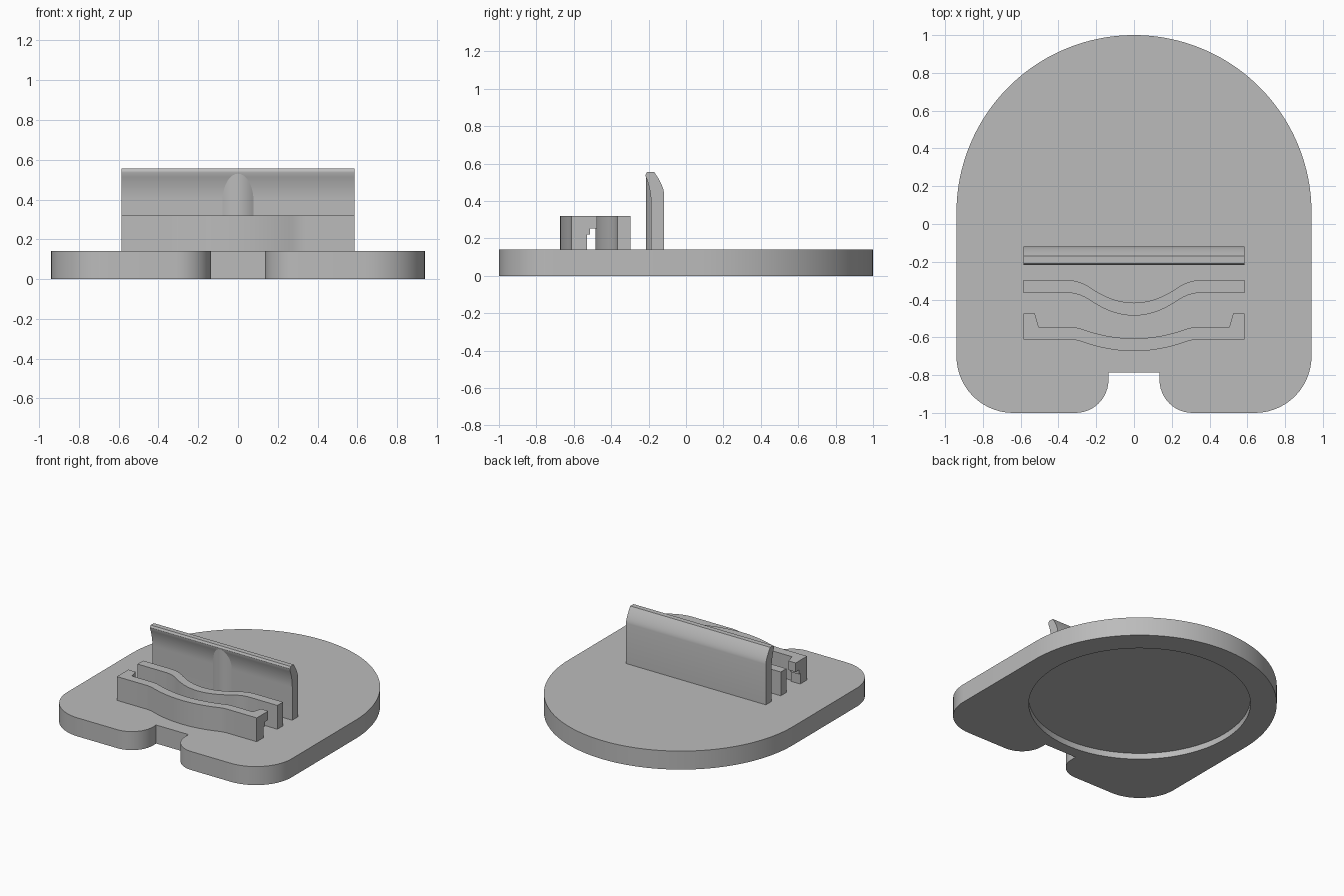
import bpy, bmesh
from math import sin, cos, pi, sqrt

cube = bpy.data.objects.get("Cube")
if cube:
    bpy.data.objects.remove(cube, do_unlink=True)

grey = bpy.data.materials.new("plain_grey")
grey.use_nodes = True
grey.diffuse_color = (0.5, 0.5, 0.5, 1)
grey.node_tree.nodes["Principled BSDF"].inputs["Base Color"].default_value = (0.5, 0.5, 0.5, 1)

BASE_TOP = 0.14
HALF = 0.585      # half length of the upright strips
STRIP_TOP = 0.32


def prism(name, outline, place):
    """Sweep a closed 2D outline between two ends; place(a, b, end) gives the 3D point."""
    bm = bmesh.new()
    ends = [[bm.verts.new(place(a, b, e)) for a, b in outline] for e in (0, 1)]
    for loop in ends:
        bm.faces.new(loop)
    n = len(outline)
    for i in range(n):
        j = (i + 1) % n
        bm.faces.new((ends[0][i], ends[0][j], ends[1][j], ends[1][i]))
    bmesh.ops.recalc_face_normals(bm, faces=bm.faces)
    mesh = bpy.data.meshes.new(name)
    bm.to_mesh(mesh)
    bm.free()
    mesh.materials.append(grey)
    ob = bpy.data.objects.new(name, mesh)
    bpy.context.collection.objects.link(ob)
    return ob


def upright(z0, z1):
    return lambda x, y, e: (x, y, z1 if e else z0)


def activate(ob):
    bpy.ops.object.select_all(action='DESELECT')
    ob.select_set(True)
    bpy.context.view_layer.objects.active = ob


def smooth(ob):
    activate(ob)
    bpy.ops.object.shade_smooth_by_angle(angle=pi / 6)


def arc(cx, cy, r, start, end, steps):
    angles = [(start + (end - start) * i / steps) * pi / 180 for i in range(steps + 1)]
    return [(cx + r * cos(a), cy + r * sin(a)) for a in angles]


# Base: round back, rounded front corners and a front notch
half = arc(0, 0.06, 0.94, 90, 0, 40)
half += arc(0.64, -0.70, 0.30, 0, -90, 14)
half += arc(0.31, -0.825, 0.175, 270, 180, 12)
half += [(0.135, -0.785)]
outline = half + [(-x, y) for x, y in reversed(half[1:])]
base = prism("base", outline, upright(0, BASE_TOP))

# Shallow round recess under the base
cutter = prism("recess_cutter", arc(0, 0.06, 0.76, 0, 357, 119), upright(-0.1, 0.045))
cutter.hide_render = True
cut = base.modifiers.new("recess", 'BOOLEAN')
cut.operation = 'DIFFERENCE'
cut.solver = 'EXACT'
cut.object = cutter
activate(base)
bpy.ops.object.modifier_apply(modifier=cut.name)
bpy.data.objects.remove(cutter, do_unlink=True)
smooth(base)


# Bowed strips
def bow(x, width, blend):
    """Smooth hump: 1 in the middle, 0 beyond the width."""
    t = min(abs(x) / width, 1)
    return 1 - t * t / blend if t < blend else (1 - t) ** 2 / (1 - blend)


def strip(name, back, front, dip, width, blend):
    steps = 32
    xs = [-HALF] + [width * (2 * i / steps - 1) for i in range(steps + 1)] + [HALF]
    edge = [(x, back - dip * bow(x, width, blend)) for x in xs]
    edge += [(x, front - dip * bow(x, width, blend)) for x in reversed(xs)]
    smooth(prism(name, edge, upright(BASE_TOP, STRIP_TOP)))


strip("middle_strip", -0.297, -0.365, 0.12, 0.35, 0.65)
strip("front_strip", -0.545, -0.612, 0.061, 0.34, 0.8)

# Stepped hooks at the ends of the front strip
hook = [(-0.545, BASE_TOP), (-0.53, BASE_TOP), (-0.53, 0.22), (-0.513, 0.22),
        (-0.513, 0.252), (-0.475, 0.252), (-0.475, STRIP_TOP), (-0.545, STRIP_TOP)]
for side, name in ((1, "left_hook"), (-1, "right_hook")):
    prism(name, hook, lambda y, z, e: (
        side * (HALF if e else 0.505 + (y + 0.545) * 0.28), y, z))

# Back plate with a lip curling forward at the top
plate = [(-0.118, BASE_TOP)]
for i in range(9):
    t = i / 8
    plate.append((-0.118 - 0.052 * t ** 1.5, 0.445 + 0.11 * t))
plate += [(-0.208, 0.555), (-0.216, 0.54)]
for i in range(9):
    t = 1 - i / 8
    plate.append((-0.187 - 0.028 * t * t, 0.39 + 0.14 * t))
plate.append((-0.187, BASE_TOP))
smooth(prism("back_plate", plate, lambda y, z, e: (HALF if e else -HALF, y, z)))

# Rounded rib up the middle of the plate
rib = [(0.08 * (i / 8 - 1), -0.186 - 0.029 * (1 - (i / 8 - 1) ** 2)) for i in range(17)]
rib += [(0.08, -0.17), (-0.08, -0.17)]
smooth(prism("plate_rib", rib, upright(BASE_TOP, 0.54)))
